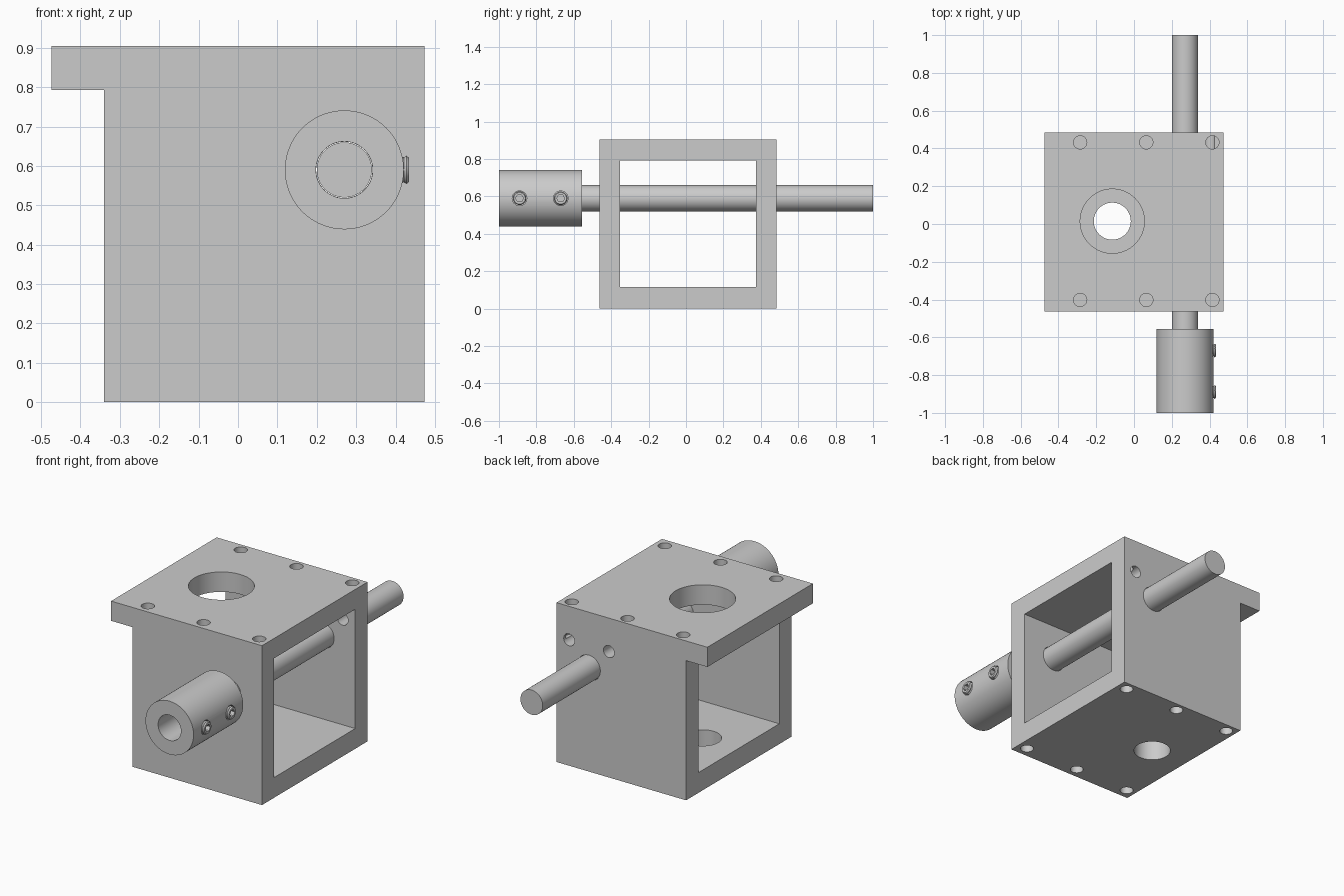
import bpy, bmesh, math
from mathutils import Matrix

if "Cube" in bpy.data.objects:
    bpy.data.objects.remove(bpy.data.objects["Cube"], do_unlink=True)

steel = bpy.data.materials.new("light_grey_metal")
steel.use_nodes = True
GREY = (0.6, 0.6, 0.6, 1)
steel.diffuse_color = GREY
steel.node_tree.nodes["Principled BSDF"].inputs["Base Color"].default_value = GREY

TURN = {"x": Matrix.Rotation(math.pi / 2, 4, "Y"),
        "y": Matrix.Rotation(-math.pi / 2, 4, "X"),
        "z": Matrix.Identity(4)}


def finish(name, bm):
    bmesh.ops.recalc_face_normals(bm, faces=bm.faces)
    mesh = bpy.data.meshes.new(name)
    bm.to_mesh(mesh)
    bm.free()
    mesh.materials.append(steel)
    obj = bpy.data.objects.new(name, mesh)
    bpy.context.collection.objects.link(obj)
    return obj


def cylinder(name, axis, radius, start, end, center, sides=64):
    """Cylinder along an axis; center gives the two other coordinates in order."""
    bm = bmesh.new()
    bmesh.ops.create_cone(bm, cap_ends=True, segments=sides, radius1=radius,
                          radius2=radius, depth=end - start)
    pos = list(center)
    pos.insert("xyz".index(axis), (start + end) / 2)
    bm.transform(Matrix.Translation(pos) @ TURN[axis])
    return finish(name, bm)


def box(name, low, high):
    bm = bmesh.new()
    bmesh.ops.create_cube(bm, size=1)
    for v in bm.verts:
        v.co = [l if c < 0 else h for c, l, h in zip(v.co, low, high)]
    return finish(name, bm)


def activate(obj):
    bpy.ops.object.select_all(action="DESELECT")
    obj.select_set(True)
    bpy.context.view_layer.objects.active = obj


def cut(target, cutter):
    activate(target)
    mod = target.modifiers.new("cut", "BOOLEAN")
    mod.operation, mod.solver, mod.object = "DIFFERENCE", "EXACT", cutter
    bpy.ops.object.modifier_apply(modifier=mod.name)
    bpy.data.objects.remove(cutter, do_unlink=True)


def smooth(obj):
    activate(obj)
    bpy.ops.object.shade_smooth_by_angle(angle=math.radians(30))


SHAFT_X, SHAFT_Z = 0.27, 0.59
FRONT, BACK, TOP = -0.462, 0.485, 0.905

# Housing: block with an overhanging top lip, extruded front to back
bm = bmesh.new()
outline = [(-0.34, 0), (0.474, 0), (0.474, TOP), (-0.474, TOP), (-0.474, 0.793), (-0.34, 0.793)]
face = bm.faces.new([bm.verts.new((x, FRONT, z)) for x, z in outline])
side = bmesh.ops.extrude_face_region(bm, geom=[face])["geom"]
bmesh.ops.translate(bm, vec=(0, BACK - FRONT, 0),
                    verts=[g for g in side if isinstance(g, bmesh.types.BMVert)])
housing = finish("housing", bm)

# Rectangular window from side to side
cut(housing, box("window_cutter", (-0.7, -0.352, 0.115), (0.7, 0.375, 0.792)))

# Large hole in the top, smaller one in the floor
cut(housing, cylinder("top_hole_cutter", "z", 0.17, 0.7, 1.0, (-0.115, 0.015)))
cut(housing, cylinder("floor_hole_cutter", "z", 0.098, -0.1, 0.2, (-0.115, 0.015)))

# Shaft hole through both end walls, two small holes in the back wall
cut(housing, cylinder("shaft_hole_cutter", "y", 0.0715, -0.6, 0.6, (SHAFT_X, SHAFT_Z)))
for dx in (-0.125, 0.125):
    cut(housing, cylinder("back_hole_cutter", "y", 0.034, 0.3, 0.6, (SHAFT_X + dx, 0.715), 32))

# Blind bolt holes in the top and bottom faces
for x in (-0.285, 0.065, 0.415):
    for y in (-0.402, 0.432):
        cut(housing, cylinder("top_bolt_cutter", "z", 0.035, TOP - 0.2, 1.0, (x, y), 32))
        cut(housing, cylinder("bottom_bolt_cutter", "z", 0.035, -0.1, 0.2, (x, y), 32))
smooth(housing)

# Shaft, ending inside the coupler
shaft = cylinder("shaft", "y", 0.07, -0.78, 1.0, (SHAFT_X, SHAFT_Z))
smooth(shaft)

# Coupler sleeve with bore and threaded side holes
coupler = cylinder("coupler", "y", 0.151, -1.0, -0.555, (SHAFT_X, SHAFT_Z), 96)
cut(coupler, cylinder("bore_cutter", "y", 0.072, -1.1, -0.5, (SHAFT_X, SHAFT_Z)))
SCREWS = (-0.89, -0.67)
for y in SCREWS:
    cut(coupler, cylinder("screw_hole_cutter", "x", 0.039, 0.3, 0.5, (y, SHAFT_Z), 32))
smooth(coupler)


# Set screws: lathed ridged thread with a hexagonal socket
def set_screw(name, y):
    inner, outer, start, end, ridges = 0.031, 0.036, 0.343, 0.434, 7
    pitch = (end - start) / ridges
    profile = [(start, 0)]
    for i in range(ridges):
        profile += [(start + i * pitch, inner), (start + (i + 0.5) * pitch, outer)]
    profile += [(end, inner), (end, 0)]
    bm = bmesh.new()
    verts = [bm.verts.new((x, 0, r)) for x, r in profile]
    edges = [bm.edges.new(pair) for pair in zip(verts, verts[1:])]
    bmesh.ops.spin(bm, geom=verts + edges, cent=(0, 0, 0), axis=(1, 0, 0),
                   angle=2 * math.pi, steps=32, use_duplicate=False)
    bmesh.ops.remove_doubles(bm, verts=bm.verts, dist=1e-5)
    bm.transform(Matrix.Translation((0, y, SHAFT_Z)))
    screw = finish(name, bm)
    cut(screw, cylinder("socket_cutter", "x", 0.021, 0.39, 0.5, (y, SHAFT_Z), 6))
    smooth(screw)


for label, y in zip(("front", "rear"), SCREWS):
    set_screw(label + "_set_screw", y)
